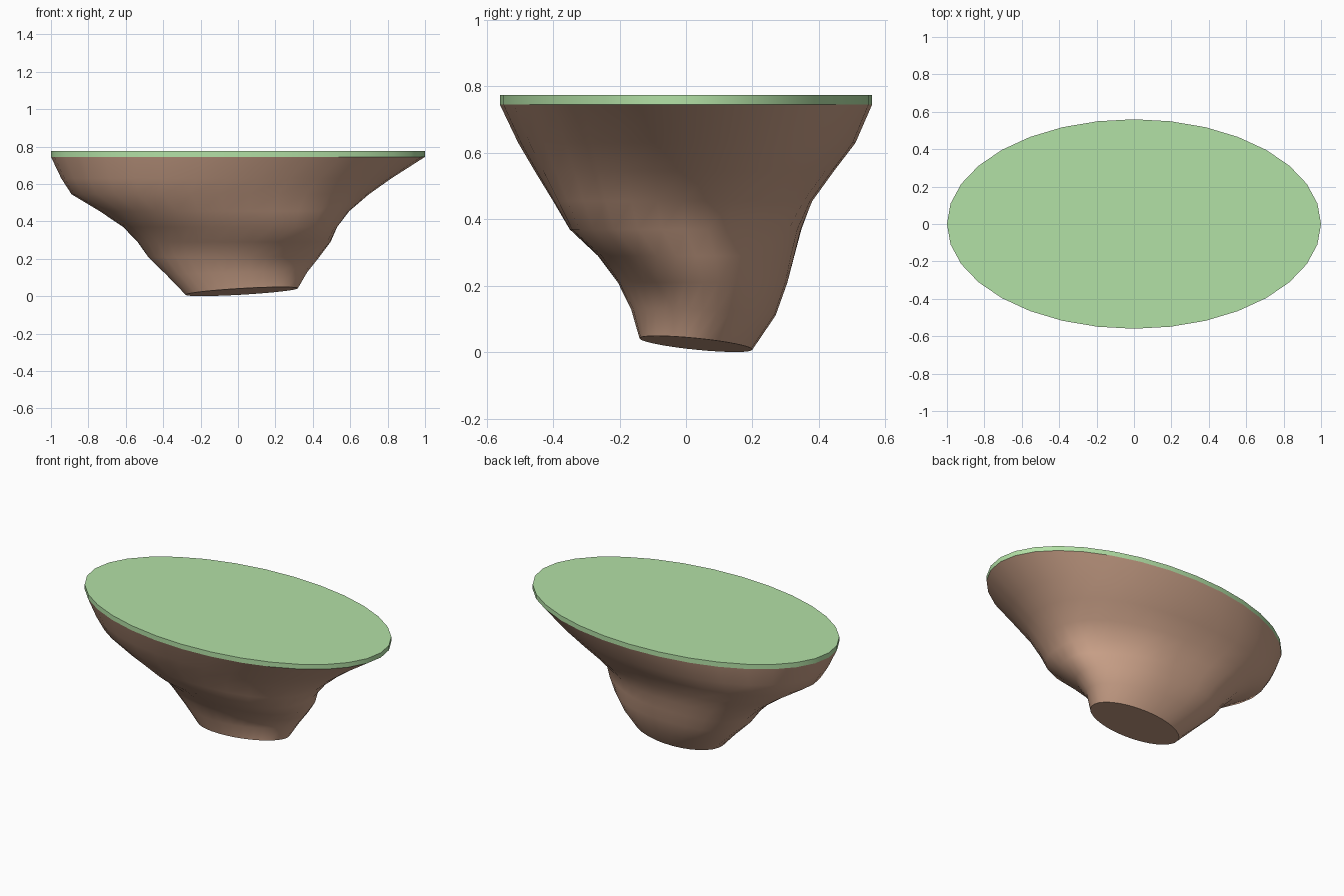
import bpy, bmesh
from math import cos, sin, pi, tau

if "Cube" in bpy.data.objects:
    bpy.data.objects.remove(bpy.data.objects["Cube"])

SIDES = 32


def build(name, rings, color):
    """Loft a closed solid through rings of points, listed bottom to top."""
    bm = bmesh.new()
    loops = [[bm.verts.new(p) for p in ring] for ring in rings]
    for lo, hi in zip(loops, loops[1:]):
        for i in range(SIDES):
            j = (i + 1) % SIDES
            bm.faces.new((lo[i], lo[j], hi[j], hi[i]))
    bm.faces.new(loops[0][::-1])
    bm.faces.new(loops[-1])
    mesh = bpy.data.meshes.new(name)
    bm.to_mesh(mesh)
    bm.free()
    obj = bpy.data.objects.new(name, mesh)
    bpy.context.collection.objects.link(obj)
    mat = bpy.data.materials.new(name + "_color")
    mat.diffuse_color = (*color, 1)
    mat.use_nodes = True
    mat.node_tree.nodes["Principled BSDF"].inputs["Base Color"].default_value = mat.diffuse_color
    mesh.materials.append(mat)
    bpy.ops.object.select_all(action='DESELECT')
    obj.select_set(True)
    bpy.context.view_layer.objects.active = obj
    bpy.ops.object.shade_smooth_by_angle(angle=pi / 5)
    return obj


def rock_ring(z, left, right, front, back, bulges, tilt=0.0):
    """Lopsided ellipse; bulges swell the quadrants (+x+y, -x+y, -x-y, +x-y)."""
    cx, cy = (right - left) / 2, (back - front) / 2
    rx, ry = (right + left) / 2, (back + front) / 2
    ring = []
    for i in range(SIDES):
        t = tau * i / SIDES
        swell = 1 + bulges[i * 4 // SIDES] * sin(2 * t) ** 2
        x, y = rx * cos(t) * swell, ry * sin(t) * swell
        ring.append((cx + x, cy + y, z + tilt * (0.058 * x - 0.10 * y)))
    return ring


# Rock underside: height, reach left/right/front/back, quadrant bulges, tilt
LEVELS = [
    (0.025, 0.28, 0.32, 0.14, 0.20, (0, 0, 0, 0), 1),
    (0.12, 0.38, 0.37, 0.165, 0.27, (0, 0.10, 0, -0.06), 0.4),
    (0.21, 0.48, 0.435, 0.205, 0.305, (-0.03, 0.14, -0.04, -0.02), 0),
    (0.29, 0.535, 0.495, 0.265, 0.325, (-0.08, 0.16, -0.05, 0.08), 0),
    (0.37, 0.61, 0.53, 0.35, 0.345, (-0.06, 0.18, -0.03, 0.12), 0),
    (0.455, 0.74, 0.595, 0.40, 0.38, (0.02, 0.12, 0, 0.08), 0),
    (0.545, 0.89, 0.70, 0.455, 0.445, (0.04, 0.05, 0, 0.04), 0),
    (0.63, 0.945, 0.82, 0.505, 0.51, (0.02, 0.02, 0, 0.02), 0),
    (0.745, 1.0, 1.0, 0.56, 0.56, (0, 0, 0, 0), 0),
]
build("rock_base", [rock_ring(*lv) for lv in LEVELS], (0.60, 0.36, 0.25))

# Flat grass disc on top
flat = (1.0, 1.0, 0.56, 0.56, (0, 0, 0, 0))
build("grass_top", [rock_ring(0.745, *flat), rock_ring(0.775, *flat)],
      (0.45, 0.75, 0.38))
